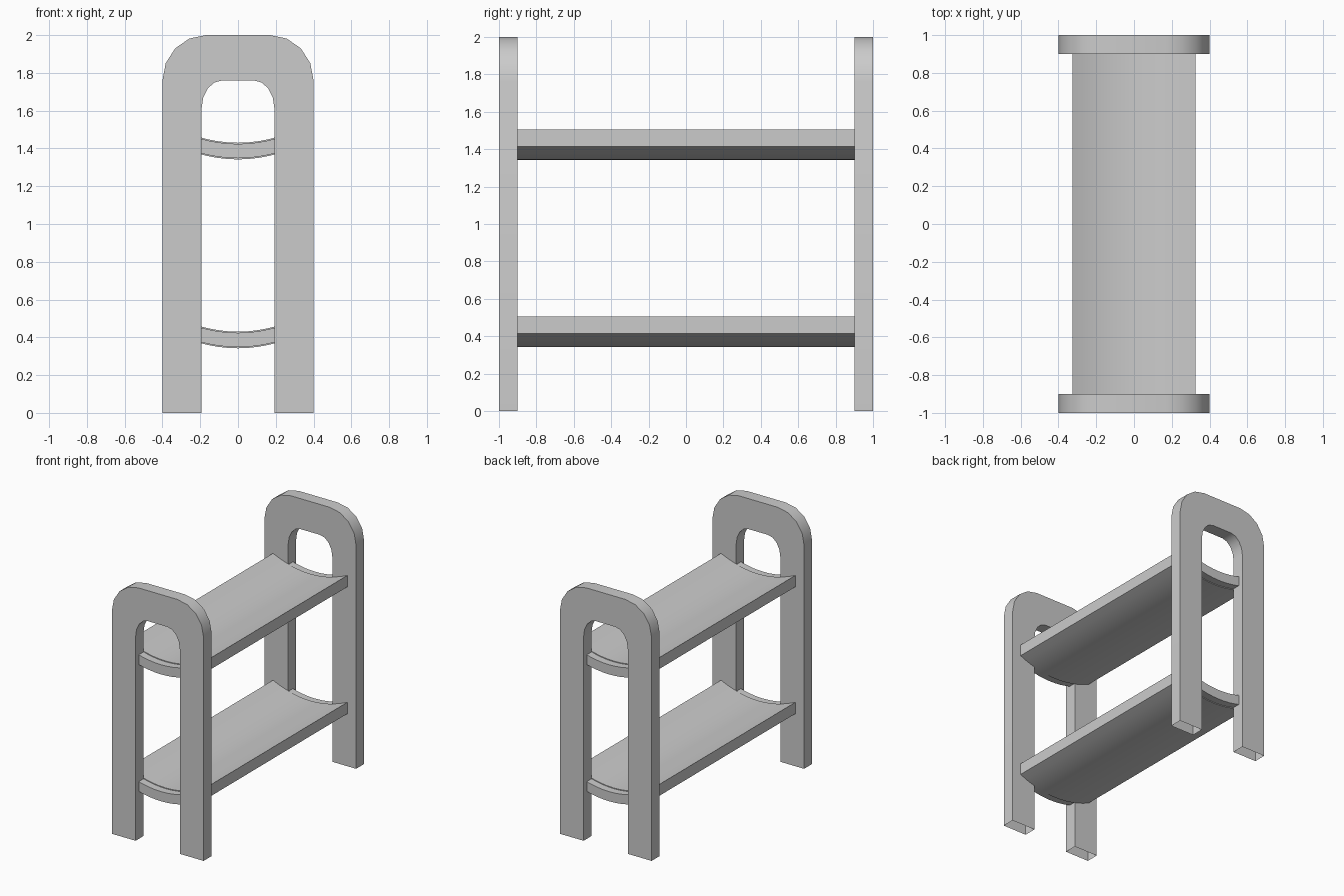
import bpy, math

if "Cube" in bpy.data.objects:
    bpy.data.objects.remove(bpy.data.objects["Cube"])


def make(name, verts, faces):
    mesh = bpy.data.meshes.new(name)
    mesh.from_pydata(verts, [], faces)
    obj = bpy.data.objects.new(name, mesh)
    bpy.context.collection.objects.link(obj)
    bpy.ops.object.select_all(action='DESELECT')
    obj.select_set(True)
    bpy.context.view_layer.objects.active = obj
    bpy.ops.object.mode_set(mode='EDIT')
    bpy.ops.mesh.select_all(action='SELECT')
    bpy.ops.mesh.normals_make_consistent(inside=False)
    bpy.ops.object.mode_set(mode='OBJECT')
    bpy.ops.object.shade_smooth_by_angle(angle=math.radians(30))
    return obj


def loft(sections, closed_ends):
    """Join equal-length rings of points into a tube."""
    n = len(sections[0])
    verts = [p for ring in sections for p in ring]
    faces = [(k * n + i, k * n + (i + 1) % n, (k + 1) * n + (i + 1) % n, (k + 1) * n + i)
             for k in range(len(sections) - 1) for i in range(n)]
    if closed_ends:
        faces += [tuple(range(n)), tuple(range(len(verts) - n, len(verts)))]
    return verts, faces


def arch(half_width, corner_x, corner_z, top):
    """Arch outline: leg, rounded corner, then the mirrored side."""
    right = [(half_width, 0.0)]
    for i in range(5):
        a = math.radians(22.5 * i)
        right.append((corner_x + (half_width - corner_x) * math.cos(a),
                      corner_z + (top - corner_z) * math.sin(a)))
    return right + [(-x, z) for x, z in reversed(right)]


# End frames: rounded arches with open leg bottoms
outer = arch(0.40, 0.17, 1.76, 2.00)
inner = arch(0.193, 0.085, 1.61, 1.76)
for name, y0, y1 in (("front_frame", -1.0, -0.9), ("back_frame", 0.9, 1.0)):
    rings = [[(ox, y0, oz), (ox, y1, oz), (ix, y1, iz), (ix, y0, iz)]
             for (ox, oz), (ix, iz) in zip(outer, inner)]
    make(name, *loft(rings, False))


def shelf_ring(y, z, inset):
    """Sagging shelf cross-section, optionally shrunk all round."""
    n, half = 12, 0.325
    xs = [(2 * i / n - 1) * (half - inset) for i in range(n + 1)]
    top = [(x, y, z + 0.43 - inset + 0.075 * (x / half) ** 2) for x in xs]
    low = [(x, y, z + 0.342 + inset + 0.073 * (x / half) ** 2) for x in reversed(xs)]
    return top + low


# Curved shelves with slightly smaller tenons set into the frames
for name, z in (("lower_shelf", 0.0), ("upper_shelf", 1.0)):
    steps = [(-0.96, 0.006), (-0.9, 0.006), (-0.9, 0.0),
             (0.9, 0.0), (0.9, 0.006), (0.96, 0.006)]
    make(name, *loft([shelf_ring(y, z, inset) for y, inset in steps], True))
